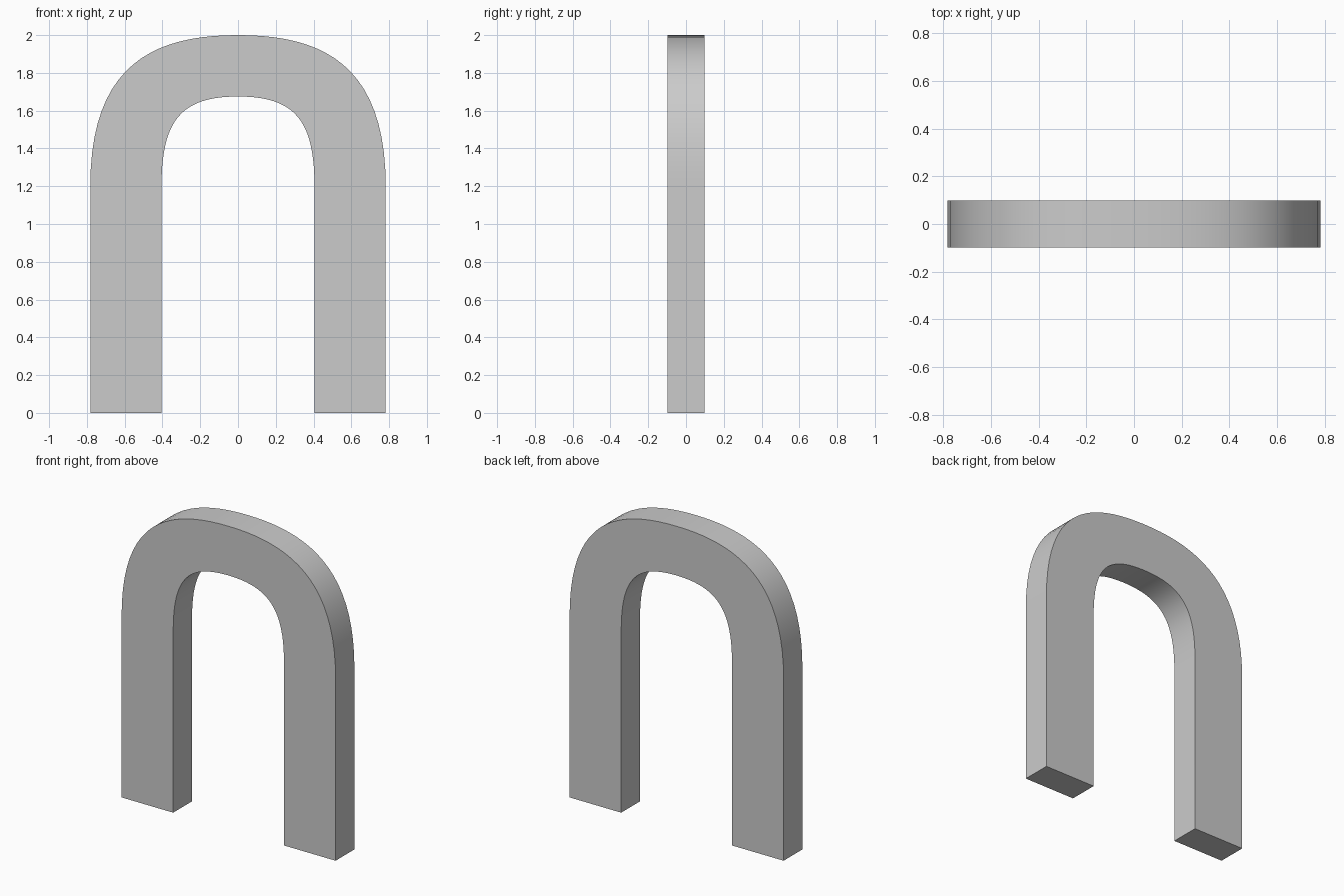
import bpy
import bmesh
import math
from mathutils import Vector
from mathutils.geometry import interpolate_bezier

if "Cube" in bpy.data.objects:
    bpy.data.objects.remove(bpy.data.objects["Cube"], do_unlink=True)

DEPTH = 0.196
SPRING = 1.2      # height where the legs start to curve
STEPS = 20        # segments per quarter of the arch


def arch_line(half_width, top, rise, reach):
    """Outline from the +x foot, over the crown, to the -x foot."""
    quarter = interpolate_bezier(
        Vector((half_width, 0, SPRING)), Vector((half_width, 0, SPRING + rise)),
        Vector((reach, 0, top)), Vector((0, 0, top)), STEPS + 1)
    side = [Vector((half_width, 0, 0))] + [Vector(p) for p in quarter]
    return side + [Vector((-p.x, 0, p.z)) for p in reversed(side[:-1])]


# Grey material
grey = bpy.data.materials.new("plain grey")
grey.use_nodes = True
colour = (0.6, 0.6, 0.6, 1)
grey.diffuse_color = colour
grey.node_tree.nodes["Principled BSDF"].inputs["Base Color"].default_value = colour

# Front face of the arch as a strip between outer and inner outlines
bm = bmesh.new()
shift = Vector((0, -DEPTH / 2, 0))
outer = [bm.verts.new(p + shift) for p in arch_line(0.782, 2.0, 0.65, 0.44)]
inner = [bm.verts.new(p + shift) for p in arch_line(0.405, 1.675, 0.35, 0.3)]
for i in range(len(outer) - 1):
    bm.faces.new((outer[i], outer[i + 1], inner[i + 1], inner[i]))

# Extrude to full depth, keeping the front face
ext = bmesh.ops.extrude_face_region(bm, geom=bm.faces[:], use_keep_orig=True)
back = [v for v in ext["geom"] if isinstance(v, bmesh.types.BMVert)]
bmesh.ops.translate(bm, verts=back, vec=(0, DEPTH, 0))
bmesh.ops.recalc_face_normals(bm, faces=bm.faces[:])

mesh = bpy.data.meshes.new("arch")
bm.to_mesh(mesh)
bm.free()
mesh.materials.append(grey)
arch = bpy.data.objects.new("arch", mesh)
bpy.context.collection.objects.link(arch)

# Smooth curve, sharp rims
bpy.ops.object.select_all(action="DESELECT")
arch.select_set(True)
bpy.context.view_layer.objects.active = arch
bpy.ops.object.shade_smooth_by_angle(angle=math.radians(30))
